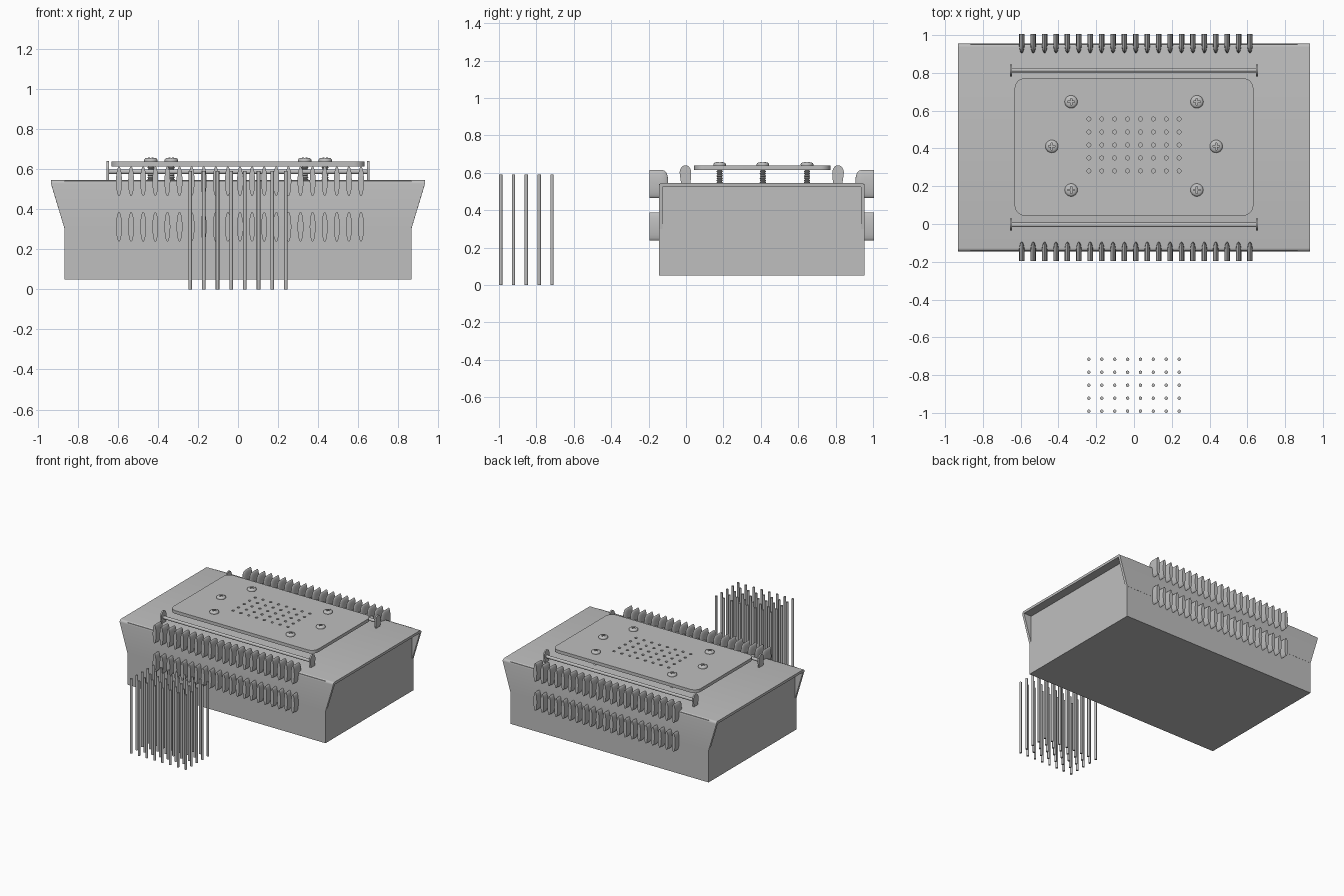
import bpy, bmesh, math
from mathutils import Matrix, Vector

if "Cube" in bpy.data.objects:
    bpy.data.objects.remove(bpy.data.objects["Cube"])

MID_Y = 0.405          # centre of the housing in depth
TOP = 0.545            # top of the housing

grey = bpy.data.materials.new("metal grey")
grey.diffuse_color = (0.52, 0.52, 0.52, 1)
grey.use_nodes = True
grey.node_tree.nodes["Principled BSDF"].inputs["Base Color"].default_value = grey.diffuse_color


def add(name, bm, smooth=True):
    bmesh.ops.recalc_face_normals(bm, faces=bm.faces[:])
    me = bpy.data.meshes.new(name)
    bm.to_mesh(me)
    bm.free()
    ob = bpy.data.objects.new(name, me)
    bpy.context.collection.objects.link(ob)
    me.materials.append(grey)
    if smooth:
        bpy.ops.object.select_all(action='DESELECT')
        ob.select_set(True)
        bpy.context.view_layer.objects.active = ob
        bpy.ops.object.shade_smooth_by_angle(angle=math.radians(35))
    return ob


def loft(bm, rings):
    """Skin a list of equal closed loops and cap both ends."""
    vs = [[bm.verts.new(p) for p in r] for r in rings]
    n = len(vs[0])
    for a, b in zip(vs, vs[1:]):
        for i in range(n):
            bm.faces.new((a[i], a[(i + 1) % n], b[(i + 1) % n], b[i]))
    bm.faces.new(vs[0])
    bm.faces.new(vs[-1])


def circle(cx, cy, r, n, a0=0.0):
    return [(cx + r * math.cos(a0 + 2 * math.pi * i / n),
             cy + r * math.sin(a0 + 2 * math.pi * i / n)) for i in range(n)]


def turned(bm, profile, x, y, n=20):
    """Solid of revolution about a vertical axis, profile = (radius, z)."""
    loft(bm, [[(px, py, z) for px, py in circle(x, y, r, n)] for r, z in profile])


def repeat(ob, count, step):
    m = ob.modifiers.new("repeat", 'ARRAY')
    m.count = count
    m.use_relative_offset = False
    m.use_constant_offset = True
    m.constant_offset_displace = step


def mirror_depth(ob):
    """Mirror in y about the middle of the housing."""
    ob.data.transform(Matrix.Translation((0, -MID_Y, 0)))
    ob.location.y = MID_Y
    m = ob.modifiers.new("mirror", 'MIRROR')
    m.use_axis = (False, True, False)


# Closed housing box
bm = bmesh.new()
bmesh.ops.create_cube(bm, size=1, matrix=Matrix.Translation((0, MID_Y, 0.295))
                      @ Matrix.Diagonal((1.73, 1.098, 0.49, 1)))
add("housing", bm, False)

# Folded lid: a bent channel section run along x, its flared ends cut at a slant
outer, t, bend = 0.55, 0.02, 0.018
half = [(outer - t, 0.30), (outer, 0.30)]
half += [(outer - bend + bend * math.cos(a), TOP - bend + bend * math.sin(a))
         for a in (i * math.pi / 10 for i in range(6))]
section = half + [(-y, z) for y, z in reversed(half)]
section += [(-outer + t, TOP - t), (outer - t, TOP - t)]
bm = bmesh.new()
loft(bm, [[(s * (0.865 + 0.068 * min(1, max(0, (z - 0.30) / 0.225))), MID_Y + y, z)
           for y, z in section] for s in (-1, 1)])
add("lid", bm)

# Clamping plate with rounded corners and a grid of through holes
cols = [-0.239 + 0.0683 * i for i in range(8)]
rows = [0.281 + 0.0687 * j for j in range(5)]
cu = bpy.data.curves.new("clamp_plate", 'CURVE')
cu.dimensions = '2D'
cu.fill_mode = 'BOTH'
cu.extrude = 0.0125
corner = 0.055
outline = []
for k, (sx, sy) in enumerate(((1, 1), (-1, 1), (-1, -1), (1, -1))):
    for i in range(9):
        a = (k + i / 8) * math.pi / 2
        outline.append((sx * (0.632 - corner) + corner * math.cos(a),
                        0.408 + sy * (0.364 - corner) + corner * math.sin(a)))
for pts in [outline] + [circle(x, y, 0.0105, 14) for x in cols for y in rows]:
    sp = cu.splines.new('POLY')
    sp.points.add(len(pts) - 1)
    for p, (x, y) in zip(sp.points, pts):
        p.co = (x, y, 0, 1)
    sp.use_cyclic_u = True
tmp = bpy.data.objects.new("plate_outline", cu)
bpy.context.collection.objects.link(tmp)
bpy.context.view_layer.update()
bm = bmesh.new()
me = bpy.data.meshes.new_from_object(tmp.evaluated_get(bpy.context.evaluated_depsgraph_get()))
bm.from_mesh(me)
bmesh.ops.remove_doubles(bm, verts=bm.verts[:], dist=1e-5)
bmesh.ops.translate(bm, verts=bm.verts[:], vec=(0, 0, 0.6265))
bpy.data.objects.remove(tmp)
bpy.data.meshes.remove(me)
add("clamp_plate", bm)

# Six screws: threaded shank, domed head, cross recess
spots = [(sx * x, y) for sx in (-1, 1) for x, y in ((0.333, 0.647), (0.435, 0.411), (0.333, 0.18))]
shanks, heads, cross = bmesh.new(), bmesh.new(), bmesh.new()
thread = [(0.012 if i % 2 else 0.018, 0.535 + 0.006 * i) for i in range(15)]
dome = [(0.033, 0.637), (0.034, 0.645), (0.031, 0.651), (0.024, 0.655), (0.012, 0.657)]
for x, y in spots:
    turned(shanks, thread, x, y, 14)
    turned(heads, dome, x, y, 24)
    w, l = 0.0035, 0.018
    plus = [(w, w), (w, l), (-w, l), (-w, w), (-l, w), (-l, -w),
            (-w, -w), (-w, -l), (w, -l), (w, -w), (l, -w), (l, w)]
    loft(cross, [[(x + px, y + py, z) for px, py in plus] for z in (0.645, 0.67)])
add("screw_shanks", shanks)
head = add("screw_heads", heads)
cutter = add("recess_cutter", cross, False)
cutter.hide_render = True
cutter.hide_viewport = True
cut = head.modifiers.new("recess", 'BOOLEAN')
cut.operation = 'DIFFERENCE'
cut.object = cutter

# Side rods with their round-topped end brackets
bm = bmesh.new()
loft(bm, [[(x, y, z) for y, z in circle(-0.005 + 0.0, 0.587, 0.012, 16)] for x in (-0.65, 0.65)])
mirror_depth(add("side_rods", bm))
bm = bmesh.new()
arch = [(-0.026, 0.54), (0.024, 0.54)]
arch += [(-0.003 + 0.031 * math.cos(a), 0.60 + 0.04 * math.sin(a))
         for a in (i * math.pi / 12 for i in range(13))]
for s in (-1, 1):
    loft(bm, [[(s * x, y, z) for y, z in arch] for x in (0.645, 0.656)])
mirror_depth(add("rod_brackets", bm))

# Louvre fins: lens shaped, the upper row wraps over the lid edge
FIRST, STEP, COUNT = -0.594, 0.0604, 21


def fin_ring(y, z0, kx=1.0, kz=1.0, n=20):
    return [(FIRST + kx * 0.0145 * math.cos(a), y, z0 + kz * 0.0745 * math.sin(a))
            for a in (2 * math.pi * i / n for i in range(n))]


bm = bmesh.new()
loft(bm, [fin_ring(-0.195, 0.312), fin_ring(-0.138, 0.312)])
fins = add("lower_fins", bm)
repeat(fins, COUNT, (STEP, 0, 0))
mirror_depth(fins)

bm = bmesh.new()
rings = [fin_ring(-0.195, 0.54)]
for i in range(9):
    u = 0.99 * math.sin(i / 8 * math.pi / 2)
    rings.append(fin_ring(-0.145 + 0.05 * u, 0.54, math.sqrt(1 - u * u), (1 - u ** 4) ** 0.4))
loft(bm, rings)
fins = add("upper_fins", bm)
repeat(fins, COUNT, (STEP, 0, 0))
mirror_depth(fins)

# Loose contact pins standing in front, in the same grid as the holes
bm = bmesh.new()
for x in cols:
    for j in range(5):
        turned(bm, [(0.009, 0.0), (0.009, 0.59)], x, -0.991 + 0.0687 * j, 14)
add("contact_pins", bm)
